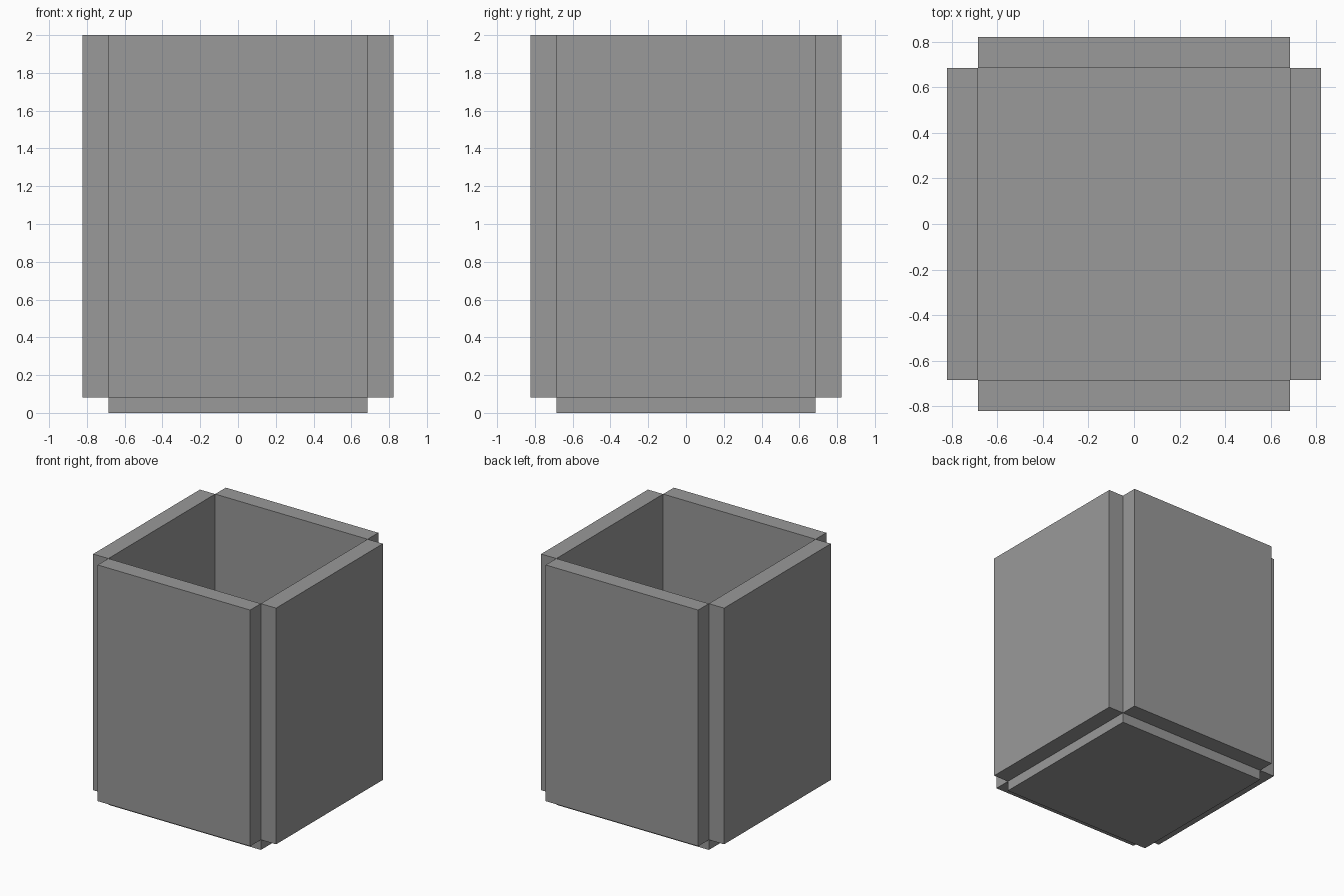
import bpy
import math
from mathutils import Matrix

if "Cube" in bpy.data.objects:
    bpy.data.objects.remove(bpy.data.objects["Cube"])

U = 2 / 14.6          # wall thickness
INNER = 5 * U         # half width of the inside
FLOOR = 0.6 * U       # floor thickness

grey = bpy.data.materials.new("plain_grey")
grey.diffuse_color = (0.32, 0.32, 0.32, 1)
grey.use_nodes = True
grey.node_tree.nodes["Principled BSDF"].inputs["Base Color"].default_value = grey.diffuse_color


def slab(name, size, centre, angle=0.0):
    """Box of a given size, turned about the z axis through the origin."""
    bpy.ops.mesh.primitive_cube_add(size=1)
    ob = bpy.context.object
    ob.name = name
    place = (Matrix.Rotation(angle, 4, 'Z') @ Matrix.Translation(centre)
             @ Matrix.Diagonal((*size, 1)))
    ob.data.transform(place)
    ob.data.materials.append(grey)
    return ob


# Floor plate, standing slightly below the walls
slab("floor", (2 * INNER, 2 * INNER, FLOOR), (0, 0, FLOOR / 2))

# Four walls, each only as wide as the inside so the corners stay notched
for i, side in enumerate(("front", "right", "back", "left")):
    slab(side + "_wall", (2 * INNER, U, 2 - FLOOR),
         (0, -INNER - U / 2, (2 + FLOOR) / 2), i * math.pi / 2)
